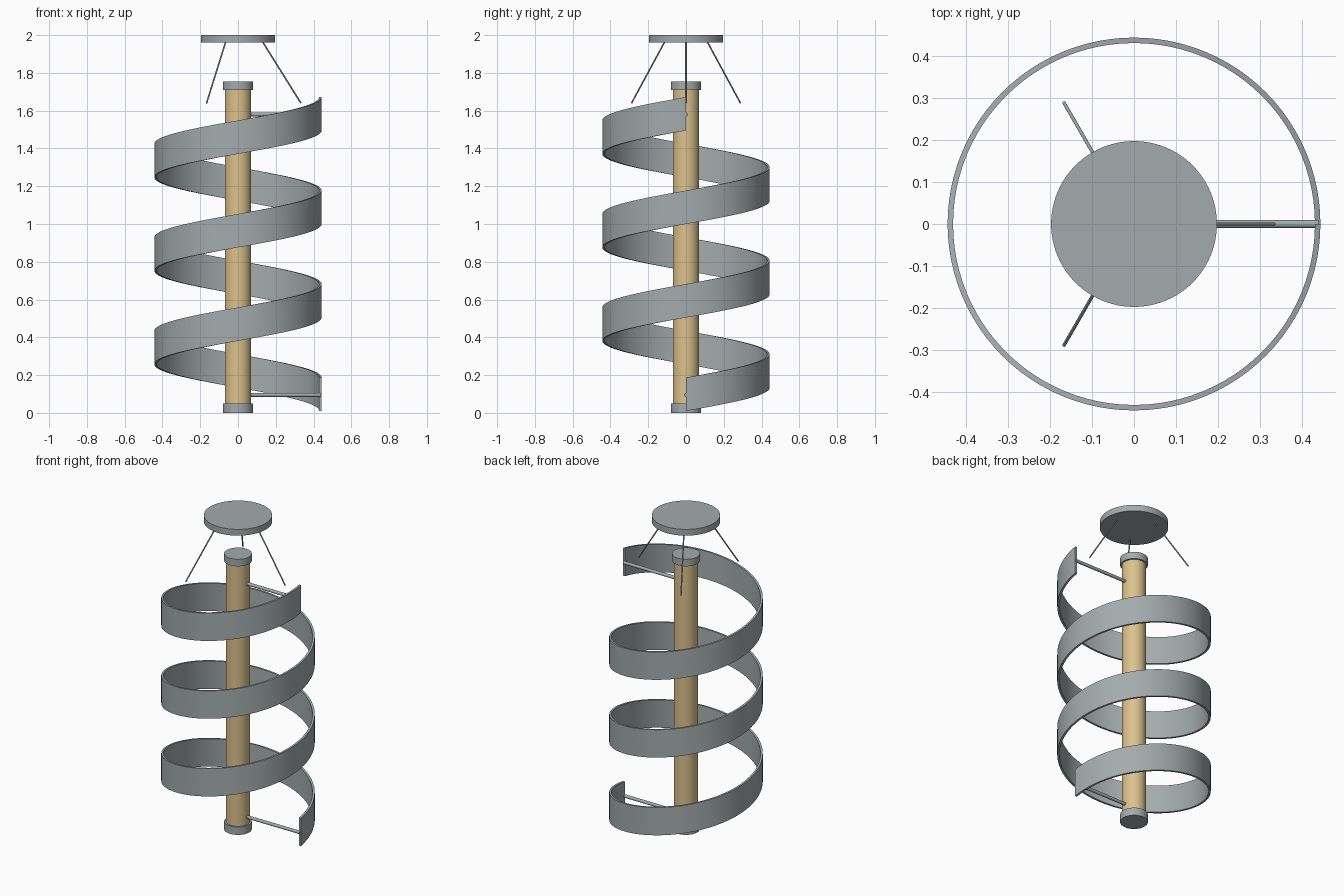
import bpy
import math
from mathutils import Vector

if "Cube" in bpy.data.objects:
    bpy.data.objects.remove(bpy.data.objects["Cube"], do_unlink=True)


def material(name, color):
    mat = bpy.data.materials.new(name)
    mat.use_nodes = True
    mat.diffuse_color = color
    mat.node_tree.nodes["Principled BSDF"].inputs["Base Color"].default_value = color
    return mat


steel = material("grey steel", (0.37, 0.41, 0.42, 1))
wood = material("tan wood", (0.72, 0.54, 0.27, 1))


def rod(name, start, end, radius, mat, sides=48):
    """Smooth cylinder running between two points."""
    start, end = Vector(start), Vector(end)
    axis = end - start
    bpy.ops.mesh.primitive_cylinder_add(
        vertices=sides, radius=radius, depth=axis.length, location=(start + end) / 2,
        rotation=axis.to_track_quat("Z", "Y").to_euler())
    obj = bpy.context.object
    obj.name = name
    obj.data.materials.append(mat)
    bpy.ops.object.shade_smooth_by_angle(angle=math.radians(35))
    return obj


# Central post with end caps, and the hanging disc above
rod("post", (0, 0, 0.04), (0, 0, 1.72), 0.07, wood)
rod("bottom_cap", (0, 0, 0), (0, 0, 0.05), 0.08, steel)
rod("top_cap", (0, 0, 1.71), (0, 0, 1.755), 0.08, steel)
rod("ceiling_disc", (0, 0, 1.96), (0, 0, 2), 0.197, steel, 96)

# Arms joining the post to both ends of the spiral
for name, z in (("lower_arm", 0.095), ("upper_arm", 1.58)):
    rod(name, (0.05, 0, z), (0.438, 0, z), 0.01, steel, 16)

# Three splayed wires under the disc
for i in range(3):
    a = i * math.tau / 3
    c, s = math.cos(a), math.sin(a)
    rod(f"hanging_wire_{i + 1}", (0.13 * c, 0.13 * s, 1.965),
        (0.333 * c, 0.333 * s, 1.64), 0.004, steel, 12)

# Spiral band: a thin upright rectangle swept three turns around the post
TURNS, PITCH, STEPS = 3, 0.495, 96
INNER, OUTER, BASE, HEIGHT = 0.43, 0.443, 0.01, 0.177
verts, faces = [], []
for i in range(TURNS * STEPS + 1):
    a = i * math.tau / STEPS
    z = BASE + PITCH * i / STEPS
    for r, h in ((INNER, 0), (OUTER, 0), (OUTER, HEIGHT), (INNER, HEIGHT)):
        verts.append((r * math.cos(a), r * math.sin(a), z + h))
    if i:
        n = 4 * i
        for k in range(4):
            j = (k + 1) % 4
            faces.append((n - 4 + k, n + k, n + j, n - 4 + j))
last = len(verts) - 4
faces += [(0, 1, 2, 3), (last + 3, last + 2, last + 1, last)]
mesh = bpy.data.meshes.new("spiral_band")
mesh.from_pydata(verts, [], faces)
mesh.materials.append(steel)
band = bpy.data.objects.new("spiral_band", mesh)
bpy.context.collection.objects.link(band)
bpy.ops.object.select_all(action="DESELECT")
band.select_set(True)
bpy.context.view_layer.objects.active = band
bpy.ops.object.shade_smooth_by_angle(angle=math.radians(35))
